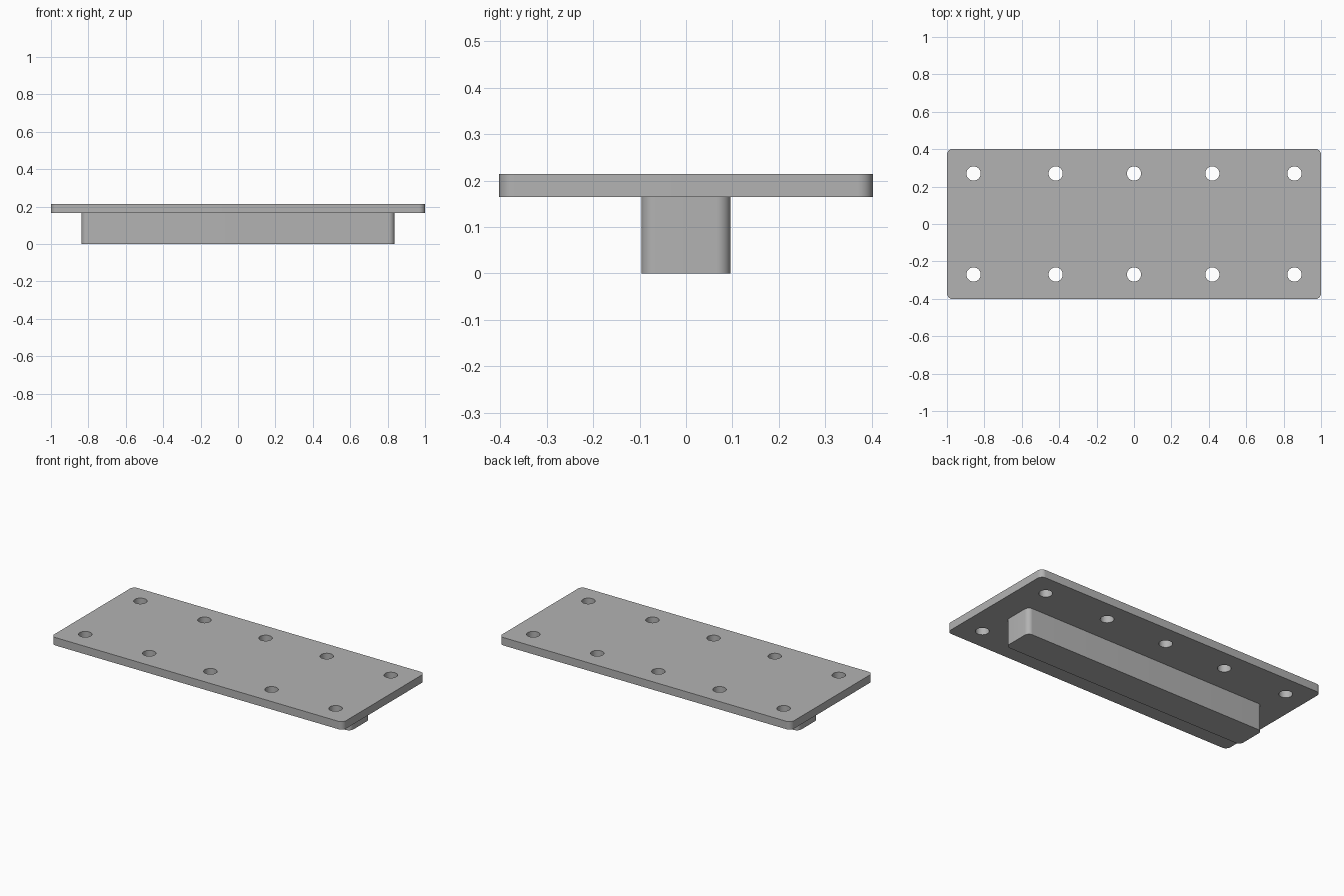
import bpy, bmesh, math

cube = bpy.data.objects.get("Cube")
if cube:
    bpy.data.objects.remove(cube, do_unlink=True)

# Single grey metal
grey = bpy.data.materials.new("grey metal")
grey.use_nodes = True
colour = (0.45, 0.45, 0.45, 1)
grey.diffuse_color = colour
grey.node_tree.nodes["Principled BSDF"].inputs["Base Color"].default_value = colour


def new_object(name, bm):
    bmesh.ops.recalc_face_normals(bm, faces=bm.faces)
    mesh = bpy.data.meshes.new(name)
    bm.to_mesh(mesh)
    bm.free()
    mesh.materials.append(grey)
    obj = bpy.data.objects.new(name, mesh)
    bpy.context.collection.objects.link(obj)
    return obj


def rounded_slab(name, half_x, half_y, bottom, top, radius, steps=10):
    """Upright slab whose four vertical corners are rounded."""
    bm = bmesh.new()
    verts = []
    for quarter, (sx, sy) in enumerate([(1, 1), (-1, 1), (-1, -1), (1, -1)]):
        for i in range(steps + 1):
            a = (quarter + i / steps) * math.pi / 2
            verts.append(bm.verts.new((sx * (half_x - radius) + radius * math.cos(a),
                                       sy * (half_y - radius) + radius * math.sin(a), bottom)))
    base = bm.faces.new(verts)
    ext = bmesh.ops.extrude_face_region(bm, geom=[base], use_keep_orig=True)
    moved = [g for g in ext["geom"] if isinstance(g, bmesh.types.BMVert)]
    bmesh.ops.translate(bm, vec=(0, 0, top - bottom), verts=moved)
    return new_object(name, bm)


def activate(obj):
    bpy.ops.object.select_all(action="DESELECT")
    obj.select_set(True)
    bpy.context.view_layer.objects.active = obj


# Flat mounting plate and the key bar beneath it
plate = rounded_slab("mounting_plate", 1.0, 0.402, 0.165, 0.214, 0.032)
bar = rounded_slab("key_bar", 0.837, 0.096, 0.0, 0.165, 0.03)

# Two rows of five through holes
bm = bmesh.new()
for x in (-0.858, -0.419, 0, 0.419, 0.858):
    for y in (-0.27, 0.27):
        hole = bmesh.ops.create_cone(bm, cap_ends=True, segments=40,
                                     radius1=0.038, radius2=0.038, depth=0.2)
        bmesh.ops.translate(bm, vec=(x, y, 0.19), verts=hole["verts"])
cutter = new_object("hole_cutter", bm)
cutter.hide_render = True

activate(plate)
cut = plate.modifiers.new("holes", "BOOLEAN")
cut.operation = "DIFFERENCE"
cut.solver = "EXACT"
cut.object = cutter
bpy.ops.object.modifier_apply(modifier=cut.name)
bpy.data.objects.remove(cutter, do_unlink=True)

# Smooth the rounded walls, keep the rims crisp
for obj in (plate, bar):
    activate(obj)
    bpy.ops.object.shade_smooth_by_angle(angle=math.radians(30))
